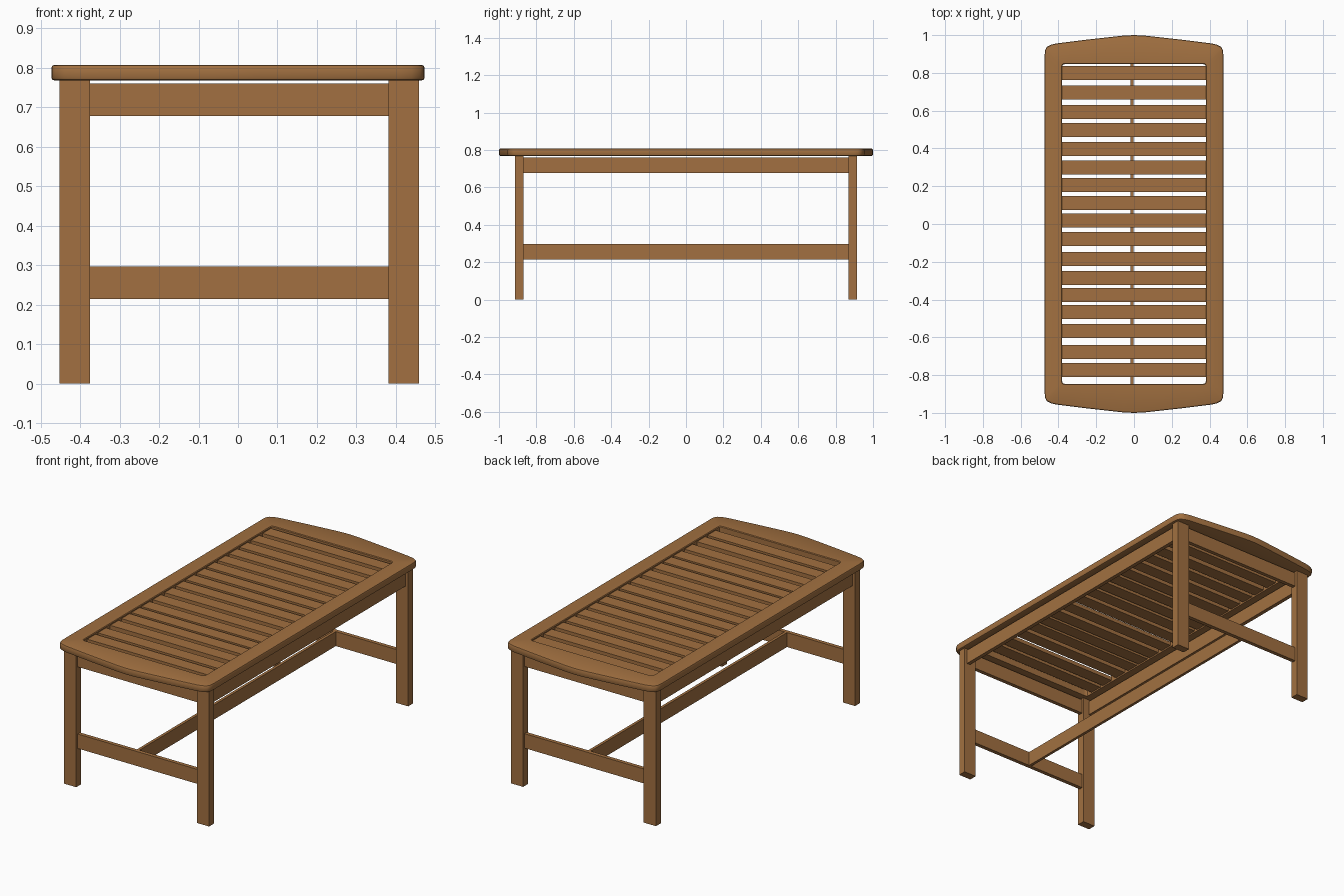
import bpy, bmesh, math

if "Cube" in bpy.data.objects:
    bpy.data.objects.remove(bpy.data.objects["Cube"])

wood = bpy.data.materials.new("warm teak wood")
wood.diffuse_color = (0.36, 0.163, 0.052, 1)
wood.use_nodes = True
wood.node_tree.nodes["Principled BSDF"].inputs["Base Color"].default_value = wood.diffuse_color


def make_object(name, bm):
    bmesh.ops.recalc_face_normals(bm, faces=bm.faces)
    mesh = bpy.data.meshes.new(name)
    bm.to_mesh(mesh)
    bm.free()
    mesh.materials.append(wood)
    ob = bpy.data.objects.new(name, mesh)
    bpy.context.collection.objects.link(ob)
    return ob


def board(name, x, y, z):
    """Box spanning the (min, max) ranges x, y, z."""
    bm = bmesh.new()
    bmesh.ops.create_cube(bm, size=1)
    for v in bm.verts:
        for i, (lo, hi) in enumerate((x, y, z)):
            v.co[i] = (lo + hi) / 2 + v.co[i] * (hi - lo)
    return make_object(name, bm)


def full_loop(quarter):
    """Mirror a quarter outline (from +x axis to +y axis) into a closed loop."""
    half = quarter + [(-x, y) for x, y in quarter[-2::-1]]
    return half + [(x, -y) for x, y in half[-2:0:-1]]


# Tabletop frame: bowed ends, rounded corners, rectangular opening
outer = full_loop([(0.473, 0), (0.473, 0.895), (0.471, 0.92), (0.462, 0.937),
                   (0.44, 0.949), (0.41, 0.956), (0.25, 0.976), (0.06, 0.997), (0, 1.0)])
inner = full_loop([(0.38, 0), (0.38, 0.80), (0.38, 0.833), (0.378, 0.841),
                   (0.372, 0.845), (0.36, 0.847), (0.25, 0.847), (0.06, 0.847), (0, 0.847)])
Z0, Z1, B = 0.768, 0.808, 0.008


def inset(loop, d):
    return [(x * (1 - d / 0.473), y * (1 - d)) for x, y in loop]


# Cross-section of the frame: (outline, inset, height) for each ring
section = [(outer, B, Z0), (outer, B * 0.3, Z0 + B * 0.3), (outer, 0, Z0 + B),
           (outer, 0, Z1 - B), (outer, B * 0.3, Z1 - B * 0.3), (outer, B, Z1),
           (inner, -0.004, Z1), (inner, 0, Z1 - 0.004), (inner, 0, Z0)]
bm = bmesh.new()
rings = [[bm.verts.new((x, y, z)) for x, y in inset(loop, d)] for loop, d, z in section]
n = len(outer)
for r in range(len(rings)):
    a, b = rings[r], rings[(r + 1) % len(rings)]
    for i in range(n):
        j = (i + 1) % n
        bm.faces.new((a[i], a[j], b[j], b[i]))
frame = make_object("tabletop_frame", bm)
bpy.context.view_layer.objects.active = frame
frame.select_set(True)
bpy.ops.object.shade_smooth_by_angle(angle=math.radians(35))

# Slats across the opening, slightly recessed
slat_y = [0.80, 0.696, 0.593, 0.497, 0.397, 0.299, 0.206, 0.111, 0.018,
          -0.08, -0.185, -0.286, -0.376, -0.466, -0.566, -0.677, -0.772]
for i, y in enumerate(slat_y):
    board(f"slat_{i + 1}", (-0.385, 0.387), (y - 0.037, y + 0.037), (0.776, 0.798))

# Legs, plus rails and stretchers at both ends
for end, s in (("front", -1), ("back", 1)):
    leg_y = sorted((s * 0.87, s * 0.915))
    rail_y = sorted((s * 0.88, s * 0.902))
    board(end + "_left_leg", (-0.452, -0.375), leg_y, (0, Z0))
    board(end + "_right_leg", (0.382, 0.459), leg_y, (0, Z0))
    board(end + "_rail", (-0.38, 0.387), rail_y, (0.678, 0.76))
    board(end + "_stretcher", (-0.38, 0.387), rail_y, (0.215, 0.297))

# Long side rails under the top
board("left_rail", (-0.436, -0.414), (-0.875, 0.875), (0.678, 0.76))
board("right_rail", (0.421, 0.443), (-0.875, 0.875), (0.678, 0.76))

# Long central stretcher joining the two end stretchers
board("centre_stretcher", (-0.018, -0.002), (-0.885, 0.885), (0.215, 0.297))
